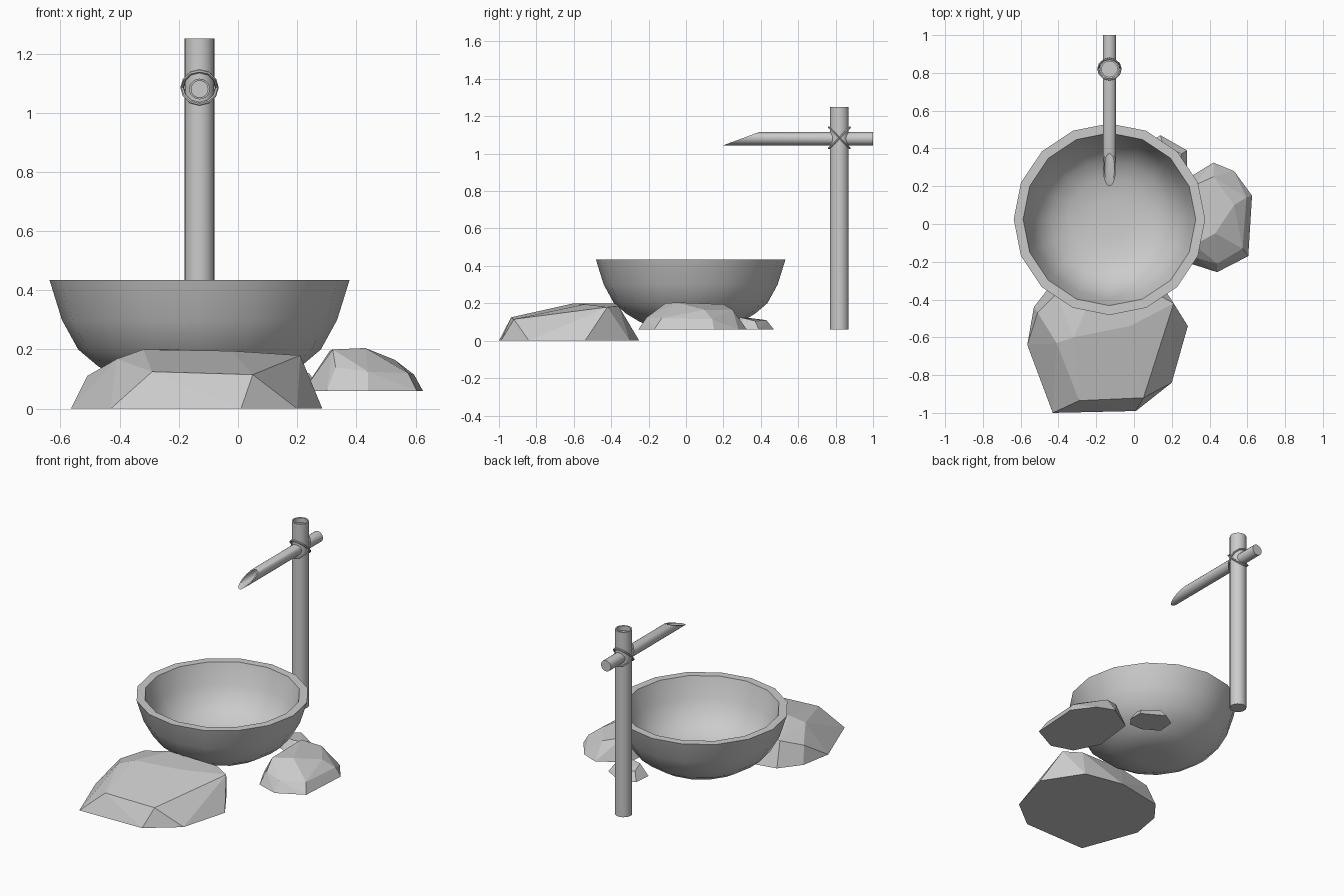
import bpy, bmesh, math
from math import sin, cos, pi

if "Cube" in bpy.data.objects:
    bpy.data.objects.remove(bpy.data.objects["Cube"])


def finish(name, bm, smooth=True):
    bmesh.ops.recalc_face_normals(bm, faces=bm.faces)
    me = bpy.data.meshes.new(name)
    bm.to_mesh(me)
    bm.free()
    ob = bpy.data.objects.new(name, me)
    bpy.context.collection.objects.link(ob)
    if smooth:
        bpy.ops.object.select_all(action='DESELECT')
        ob.select_set(True)
        bpy.context.view_layer.objects.active = ob
        bpy.ops.object.shade_smooth_by_angle(angle=math.radians(35))
    return ob


def loft(name, rings, closed=False):
    """Skin a list of point rings; cap both ends unless closed."""
    bm = bmesh.new()
    vs = [[bm.verts.new(p) for p in r] for r in rings]
    n = len(vs[0])
    pairs = list(zip(vs, vs[1:])) + ([(vs[-1], vs[0])] if closed else [])
    for a, b in pairs:
        for i in range(n):
            j = (i + 1) % n
            bm.faces.new((a[i], a[j], b[j], b[i]))
    if not closed:
        bm.faces.new(vs[0])
        bm.faces.new(vs[-1])
    return finish(name, bm)


def lathe(name, profile, cx, cy, n):
    return loft(name, [[(cx + r * cos(2 * pi * i / n), cy + r * sin(2 * pi * i / n), z)
                        for i in range(n)] for r, z in profile])


def rock(name, base, z0, upper):
    """Faceted boulder: convex hull of a base outline and some upper corners."""
    bm = bmesh.new()
    for x, y in base:
        bm.verts.new((x, y, z0))
    for p in upper:
        bm.verts.new(p)
    bmesh.ops.convex_hull(bm, input=bm.verts)
    bmesh.ops.delete(bm, geom=[v for v in bm.verts if not v.link_faces], context='VERTS')
    bmesh.ops.dissolve_limit(bm, angle_limit=math.radians(3), verts=bm.verts, edges=bm.edges)
    return finish(name, bm, False)


# water basin
lathe("basin", [(.10, .062), (.19, .068), (.27, .10), (.345, .145), (.41, .20), (.465, .30),
                (.507, .435), (.457, .435), (.42, .31), (.375, .225), (.31, .165),
                (.22, .125), (.10, .11)], -.13, .025, 16)

# bamboo post with a recessed top
PX, PY, PZ = -.13, .82, 1.08
lathe("post", [(.05, .06), (.05, 1.25), (.041, 1.25), (.041, 1.22)], PX, PY, 24)

# bamboo spout, cut at a slant and hollow at the tip
N = 20


def spout_ring(r, y=None):
    pts = []
    for i in range(N):
        a = 2 * pi * i / N
        h = r * sin(a)
        t = (h + .035) / .07
        pts.append((PX + r * cos(a), .2 + .19 * t if y is None else y, PZ + h))
    return pts


loft("spout", [spout_ring(.035, 1.0), spout_ring(.035), spout_ring(.028), spout_ring(.028, .42)])

# crossed rope lashings
M, K = 12, 6
for name, s in (("lashing_a", 1), ("lashing_b", -1)):
    rings = []
    for i in range(M):
        a = 2 * pi * i / M
        rings.append([])
        for k in range(K):
            b = 2 * pi * k / K
            u = (.059 + .006 * cos(b)) * cos(a)
            v = (.078 + .006 * cos(b)) * sin(a)
            w = .006 * sin(b)
            rings[-1].append((PX + u, PY + (v - w) * .7071, PZ + .005 + s * (v + w) * .7071))
    loft(name, rings, True)

# boulders around the basin
rock("front_rock",
     [(-.565, -.64), (-.43, -1), (.01, -.99), (.2, -.84), (.285, -.54), (.13, -.3),
      (-.12, -.25), (-.43, -.31), (-.53, -.44)], 0,
     [(-.51, -.47, .11), (-.41, -.63, .168), (-.41, -.37, .15), (-.29, -.935, .125),
      (.05, -.92, .115), (-.32, -.6, .2), (-.22, -.38, .2), (-.02, -.54, .195),
      (.21, -.42, .18), (.1, -.36, .185)])
rock("right_rock",
     [(.625, .15), (.605, -.17), (.44, -.255), (.3, -.21), (.22, -.05), (.25, .22),
      (.42, .325), (.53, .28)], .06,
     [(.53, .1, .165), (.595, .14, .115), (.575, -.13, .12), (.43, -.05, .205),
      (.32, -.11, .2), (.31, .2, .195), (.42, .25, .165), (.44, -.21, .125), (.33, -.18, .14)])
rock("small_rock",
     [(.28, .3), (.28, .39), (.14, .47), (.06, .42), (.05, .31), (.15, .25), (.24, .25)], .06,
     [(.25, .37, .105), (.15, .43, .11), (.09, .39, .11), (.11, .31, .125),
      (.19, .29, .125), (.24, .31, .12)])
